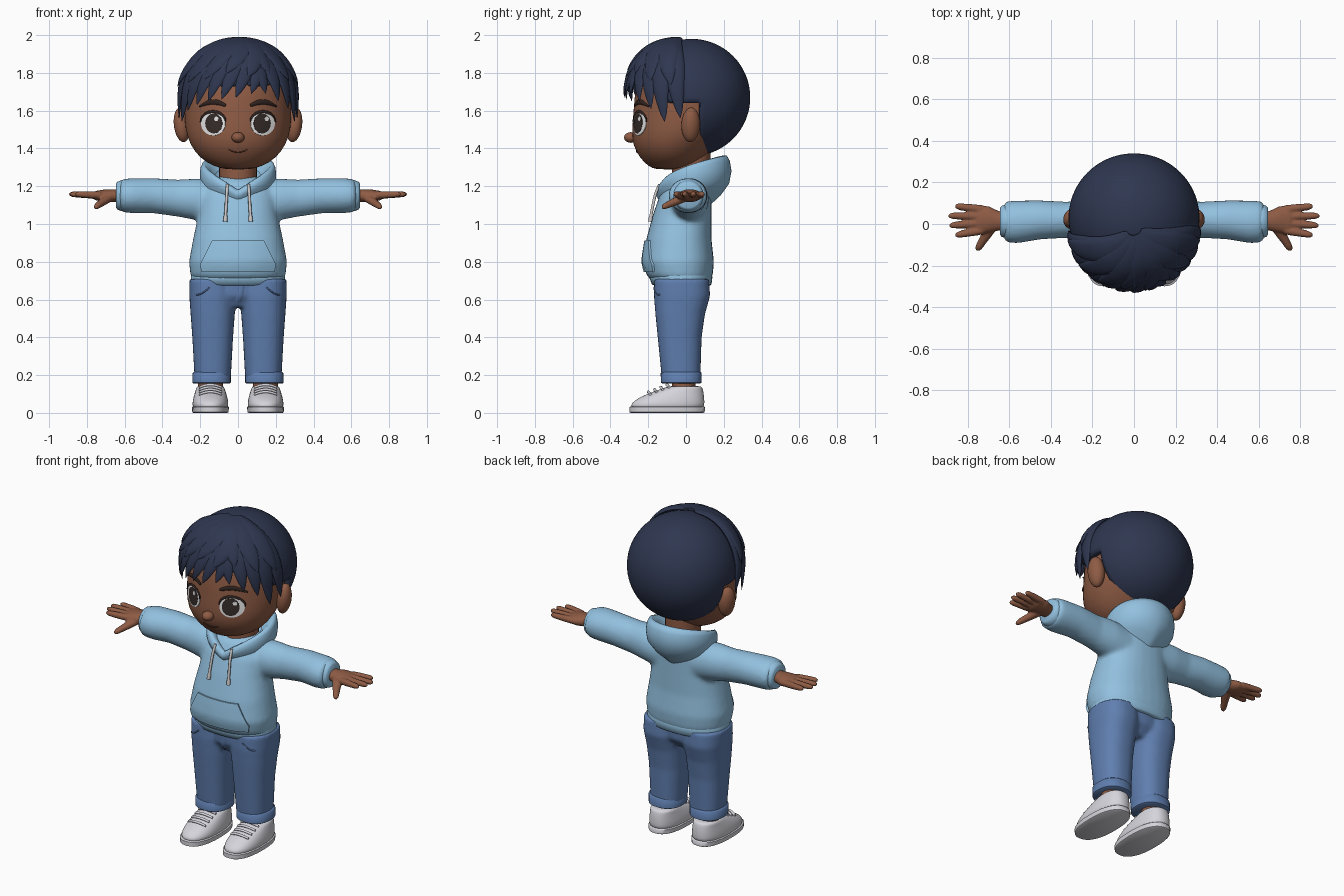
import bpy, bmesh
from math import sin, cos, pi, radians, acos, copysign
from mathutils import Vector as V, Matrix
from mathutils.bvhtree import BVHTree

if "Cube" in bpy.data.objects:
    bpy.data.objects.remove(bpy.data.objects["Cube"])


def material(name, rgb):
    m = bpy.data.materials.new(name)
    m.use_nodes = True
    m.diffuse_color = (*rgb, 1)
    bsdf = m.node_tree.nodes["Principled BSDF"]
    bsdf.inputs["Base Color"].default_value = (*rgb, 1)
    bsdf.inputs["Roughness"].default_value = 0.8
    return m


HAIR = material("navy hair", (0.028, 0.038, 0.08))
SKIN = material("brown skin", (0.27, 0.105, 0.058))
HOODIE = material("light blue cotton", (0.29, 0.53, 0.74))
DENIM = material("blue denim", (0.115, 0.21, 0.43))
SHOE = material("shoe white", (0.66, 0.66, 0.71))
CORD = material("cord grey", (0.58, 0.56, 0.56))
EYE = material("eye white", (0.8, 0.8, 0.8))
IRIS = material("dark iris", (0.035, 0.025, 0.022))
BROW = material("dark brow", (0.03, 0.017, 0.014))
LIP = material("mouth line", (0.09, 0.03, 0.02))


def ring(c, a, b, n=32, p=2.0):
    """Superellipse of points around c with half axes a and b."""
    def pw(v):
        return copysign(abs(v) ** (2 / p), v)
    return [V(c) + V(a) * pw(cos(2 * pi * i / n)) + V(b) * pw(sin(2 * pi * i / n))
            for i in range(n)]


def loft(bm, rings, caps=True):
    rows = [[bm.verts.new(p) for p in r] for r in rings]
    n = len(rows[0])
    for lo, hi in zip(rows, rows[1:]):
        for i in range(n):
            bm.faces.new((lo[i], lo[(i + 1) % n], hi[(i + 1) % n], hi[i]))
    if caps:
        bm.faces.new(rows[0][::-1])
        bm.faces.new(rows[-1])


def strand(bm, pts, ups, ws, ts, n=10):
    """Tapered strand along pts: ws is half width, ts half thickness along ups."""
    rings = []
    for i, p in enumerate(pts):
        tangent = pts[min(i + 1, len(pts) - 1)] - pts[max(i - 1, 0)]
        side = tangent.cross(ups[i]).normalized()
        rings.append(ring(p, side * ws[i], ups[i] * ts[i], n))
    loft(bm, rings)


def ball(bm, c, r, rot=None):
    m = Matrix.Translation(c) @ (rot or Matrix()) @ Matrix.Diagonal((*r, 1))
    bmesh.ops.create_uvsphere(bm, u_segments=28, v_segments=18, radius=1, matrix=m)


def stack(bm, rows, cx=0, p=2.0, n=32):
    """Loft upright rows of (z, half width, front y, back y)."""
    loft(bm, [ring((cx, (f + b) / 2, z), (w, 0, 0), (0, (b - f) / 2, 0), n, p)
              for z, w, f, b in rows])


def make(name, bm, mat, subsurf=0, voxel=0, smooth=6, fix=True):
    if fix:
        bmesh.ops.recalc_face_normals(bm, faces=bm.faces[:])
    me = bpy.data.meshes.new(name)
    bm.to_mesh(me)
    bm.free()
    me.materials.append(mat)
    me.polygons.foreach_set("use_smooth", [True] * len(me.polygons))
    if not subsurf:
        me.set_sharp_from_angle(angle=radians(50))
    ob = bpy.data.objects.new(name, me)
    bpy.context.collection.objects.link(ob)
    if subsurf:
        ob.modifiers.new("Subdivide", 'SUBSURF').levels = subsurf
        ob.modifiers["Subdivide"].render_levels = subsurf
    if voxel:
        r = ob.modifiers.new("Blend", 'REMESH')
        r.mode, r.voxel_size, r.use_smooth_shade = 'VOXEL', voxel, True
        s = ob.modifiers.new("Relax", 'SMOOTH')
        s.factor, s.iterations = 0.5, smooth
    return ob


# Head, nose, ears and neck
bm = bmesh.new()
stack(bm, [(1.288, .06, -.16, -.02), (1.305, .13, -.2, .04), (1.35, .205, -.245, .1),
           (1.42, .255, -.285, .16), (1.5, .282, -.288, .24), (1.6, .285, -.278, .27),
           (1.75, .275, -.27, .27), (1.87, .2, -.19, .2), (1.92, .06, -.06, .06)])
head = make("head", bm, SKIN, subsurf=1)
bm = bmesh.new()
ball(bm, (0, -.292, 1.458), (.034, .036, .028))
make("nose", bm, SKIN)
bm = bmesh.new()
for s in (1, -1):
    tilt = Matrix.Rotation(s * .3, 4, 'Z') @ Matrix.Rotation(s * .12, 4, 'Y')
    ball(bm, (s * .297, .025, 1.525), (.042, .05, .092), tilt)
make("ears", bm, SKIN)
bm = bmesh.new()
stack(bm, [(1.12, .1, -.075, .13), (1.38, .1, -.075, .13)])
make("neck", bm, SKIN)

# Hoodie body with blended sleeves
bm = bmesh.new()
stack(bm, [(.7, .235, -.18, .13), (.73, .252, -.21, .142), (.8, .26, -.228, .148),
           (.92, .238, -.21, .135), (1.05, .21, -.175, .135), (1.15, .205, -.14, .135),
           (1.22, .17, -.1, .12), (1.25, .1, -.06, .1)], p=2.3)
for s in (1, -1):
    loft(bm, [ring((s * x, y, z), (0, ry, 0), (0, 0, rz))
              for x, y, z, ry, rz in
              [(.08, .02, 1.11, .1, .12), (.22, .02, 1.13, .1, .11), (.32, .02, 1.137, .087, .098),
               (.45, .02, 1.15, .094, .093), (.56, .01, 1.15, .103, .093),
               (.61, .01, 1.15, .1, .088), (.625, .013, 1.15, .085, .072)]])
hoodie = make("hoodie_body", bm, HOODIE, voxel=.012, smooth=8)
bm = bmesh.new()
stack(bm, [(.675, .236, -.168, .128), (.68, .246, -.18, .135), (.72, .25, -.196, .14),
           (.735, .245, -.19, .135)], p=2.3, n=48)
make("hoodie_hem", bm, HOODIE)
bm = bmesh.new()
for s in (1, -1):
    loft(bm, [ring((s * x, .013, 1.15), (0, r, 0), (0, 0, r))
              for x, r in [(.6, .08), (.615, .082), (.638, .074), (.645, .064)]])
make("sleeve_cuffs", bm, HOODIE)

# Hood draped around the neck, with a V at the front
rows = [[], [], [], [], []]
for i in range(48):
    a = 2 * pi * i / 48
    b, sx = (1 - cos(a)) / 2, sin(a)
    rim = 1.19 + .19 * b ** .4
    rows[0].append(V((.12 * sx, -.07 + .2 * b, rim - .08)))
    rows[1].append(V((.18 * sx, -.13 + .33 * b, rim)))
    rows[2].append(V((.2 * sx, -.155 + .39 * b, rim - .025)))
    rows[3].append(V((.208 * sx, -.165 + .42 * b, rim - .05 - .12 * b)))
    rows[4].append(V((.17 * sx, -.12 + .24 * b, 1.1 + .06 * abs(sx) - .01 * b)))
bm = bmesh.new()
loft(bm, rows, caps=False)
make("hood", bm, HOODIE, subsurf=1)

# Projection onto finished surfaces
deps = bpy.context.evaluated_depsgraph_get()
deps.update()
head_tree, body_tree = (BVHTree.FromObject(o, deps) for o in (head, hoodie))


def project(tree, x, z, lift):
    hit, normal, _, _ = tree.ray_cast(V((x, -2, z)), V((0, 1, 0)))
    if normal.y > 0:
        normal = -normal
    return hit + normal * lift, normal


def decal(bm, tree, outline, lift):
    """Thin plate that follows the surface, its rim sunk slightly into it."""
    n = len(outline)
    cx, cz = (sum(p[k] for p in outline) / n for k in (0, 1))
    rows = [[project(tree, cx + (x - cx) * k, cz + (z - cz) * k, h)[0] for x, z in outline]
            for k, h in ((1, -.002), (.985, lift), (.7, lift), (.4, lift), (.1, lift))]
    start = len(bm.faces)
    loft(bm, rows, caps=False)
    bm.faces.new([bm.verts[:][-n + i] for i in range(n)])
    bm.normal_update()
    for f in bm.faces[:][start:]:
        if f.normal.y > 0:
            f.normal_flip()


def oval(cx, cz, rx, rz, n=28):
    return [(cx + rx * cos(2 * pi * i / n), cz + rz * sin(2 * pi * i / n)) for i in range(n)]


def surface_line(bm, tree, pts, ws, thick, lift):
    hits = [project(tree, x, z, lift) for x, z in pts]
    strand(bm, [h[0] for h in hits], [h[1] for h in hits], ws, [thick] * len(pts), 8)


# Eyes in layers, then lashes and brows
for part, mat, dx, dz, rx, rz, lift in [
        ("eye_whites", EYE, 0, 0, .064, .062, .004), ("irises", IRIS, -.004, .002, .045, .053, .006),
        ("eye_highlights", EYE, .018, .026, .011, .012, .008)]:
    bm = bmesh.new()
    for s in (1, -1):
        offset = dx if part == "eye_highlights" else s * dx
        decal(bm, head_tree, oval(s * .13 + offset, 1.53 + dz, rx, rz), lift)
    make(part, bm, mat, fix=False)
lashes, brows = bmesh.new(), bmesh.new()
steps = [i / 10 for i in range(11)]
for s in (1, -1):
    arc = [(s * (.13 - .066 * cos(pi * u)), 1.54 + .055 * sin(pi * u)) for u in steps]
    surface_line(lashes, head_tree, arc, [.003 + .005 * sin(pi * u) for u in steps], .004, .005)
    arc = [(s * (.065 + .135 * u), 1.618 + .028 * sin(pi * (.1 + .85 * u))) for u in steps]
    surface_line(brows, head_tree, arc, [.003 + .011 * sin(pi * (.12 + .85 * u)) for u in steps], .006, .004)
make("upper_lashes", lashes, BROW)
make("eyebrows", brows, BROW)
bm = bmesh.new()
surface_line(bm, head_tree, [(-.05 + .1 * u, 1.395 - .016 * sin(pi * u)) for u in steps],
             [.001 + .003 * sin(pi * u) for u in steps], .003, .001)
make("mouth", bm, LIP)

# Hair cap: crown and back, open around face and ears
bm = bmesh.new()
bmesh.ops.create_uvsphere(bm, u_segments=64, v_segments=44, radius=1, matrix=(
    Matrix.Translation((0, .03, 1.67)) @ Matrix.Diagonal((.315, .31, .31, 1)) @ Matrix.Rotation(pi / 2, 4, 'X')))
centres = [(f, f.calc_center_median()) for f in bm.faces]
bmesh.ops.delete(bm, context='FACES', geom=[
    f for f, c in centres if (c.y < .07 and c.z < 1.63) or (c.y < -.12 and c.z < 1.74)])
cap = make("hair_cap", bm, HAIR)
wall = cap.modifiers.new("Thickness", 'SOLIDIFY')
wall.thickness, wall.offset = .035, -1

# Fringe locks sweep out from the crown
bm = bmesh.new()


def lock(azimuth, tip_z, swirl, width, lift):
    end = acos((tip_z - 1.67) / .32)
    pts, ups, ws, ts = [], [], [], []
    for i in range(15):
        u = i / 14
        th, ph = end * (.08 + .92 * u), radians(azimuth + swirl * (1 - u))
        r, grow = sin(min(th, pi / 2)), 1 + lift * (.2 + .8 * u)
        out = V((r * sin(ph), -r * cos(ph), cos(th)))
        pts.append(V((0, -.025, 1.67)) + V((out.x * .302 * grow, out.y * .292 * grow, out.z * .315)))
        ups.append(out.normalized())
        taper = min(1, .3 + 1.5 * u) * (1 - u ** 3) ** .8
        ws.append(width * taper + .001)
        ts.append(.02 * taper + .001)
    strand(bm, pts, ups, ws, ts, 12)


for az, z in [(-88, 1.56), (-72, 1.54), (-58, 1.6), (-44, 1.63), (-30, 1.65), (-16, 1.66), (-2, 1.67),
              (13, 1.69), (28, 1.69), (43, 1.65), (58, 1.61), (73, 1.54), (89, 1.56)]:
    lock(az, z, 32 if az < 20 else -14, .058, .035)
for az, z in [(-80, 1.73), (-56, 1.75), (-34, 1.77), (-12, 1.8), (10, 1.78), (34, 1.8), (58, 1.76), (80, 1.74)]:
    lock(az, z, 38 if az < 20 else -18, .066, .095)
make("hair_locks", bm, HAIR)

# Front pocket and drawstrings
corners = [(-.135, .912), (.135, .912), (.165, .85), (.198, .785), (.19, .748), (-.19, .748), (-.198, .785), (-.165, .85)]
edge = []
for (x0, z0), (x1, z1) in zip(corners, corners[1:] + corners[:1]):
    edge += [(x0 + (x1 - x0) * k / 5, z0 + (z1 - z0) * k / 5) for k in range(5)]
bm = bmesh.new()
decal(bm, body_tree, edge, .011)
make("front_pocket", bm, HOODIE, fix=False)
bm = bmesh.new()
for s in (1, -1):
    pts = [project(body_tree, s * (.052 + .014 * u), 1.195 - .185 * u, .034 - .024 * u)[0] for u in steps]
    strand(bm, pts, [V((0, -1, 0))] * 11, [.008] * 9 + [.011] * 2, [.008] * 9 + [.011] * 2)
make("drawstrings", bm, CORD)

# Jeans, turn-ups and fly
bm = bmesh.new()
for s in (1, -1):
    stack(bm, [(.18, .096, -.128, .076), (.4, .108, -.15, .083), (.52, .117, -.162, .1),
               (.62, .124, -.17, .128), (.71, .124, -.168, .122)], cx=s * .134, p=2.4)
stack(bm, [(.56, .07, -.12, .06), (.62, .15, -.158, .11), (.71, .15, -.165, .115)], p=2.4)
jeans = make("jeans", bm, DENIM, voxel=.011, smooth=6)
bm = bmesh.new()
for s in (1, -1):
    stack(bm, [(.155, .094, -.125, .075), (.16, .102, -.133, .083), (.21, .102, -.134, .083),
               (.217, .094, -.127, .077)], cx=s * .14, p=2.3)
make("jeans_turn_ups", bm, DENIM)
deps.update()
jeans_tree = BVHTree.FromObject(jeans, bpy.context.evaluated_depsgraph_get())
bm = bmesh.new()
surface_line(bm, jeans_tree, [(.018 - .018 * u * u, .68 - .09 * u) for u in steps], [.016] * 11, .005, .002)
for s in (1, -1):
    surface_line(bm, jeans_tree, [(s * (.15 + .07 * u), .665 - .04 * sin(pi * u / 2)) for u in steps], [.004] * 11, .004, .001)
make("jeans_fly_and_pockets", bm, DENIM)

# Hands: palm, four fingers and thumb
bm = bmesh.new()
for s in (1, -1):
    loft(bm, [ring((s * x, y, 1.15), (0, ry, 0), (0, 0, rz), 20) for x, y, ry, rz in
              [(.6, .012, .045, .036), (.65, .015, .047, .034), (.7, .022, .064, .034),
               (.75, .02, .07, .026), (.77, .02, .06, .016)]])
    for i, tip in enumerate((.862, .895, .89, .862)):
        k = 1.5 - i
        ends = V((s * .73, .02 + .034 * k, 1.152)), V((s * tip, .016 + .047 * k, 1.158))
        pts = [ends[0].lerp(ends[1], u) for u in (0, .3, .6, .85, .95, 1)]
        strand(bm, pts, [V((0, 0, 1))] * 6, [.02, .02, .018, .016, .012, .005], [.02, .02, .018, .016, .012, .005])
    ends = V((s * .685, -.01, 1.14)), V((s * .757, -.128, 1.088))
    pts = [ends[0].lerp(ends[1], u) for u in (0, .3, .6, .85, .95, 1)]
    strand(bm, pts, [V((0, 0, 1))] * 6, [.03, .026, .021, .018, .013, .006], [.026, .024, .021, .018, .013, .006])
make("hands", bm, SKIN, voxel=.006, smooth=3)

# Ankles, shoes, soles and laces
ankles, shoes, soles, laces = (bmesh.new() for _ in range(4))
for s in (1, -1):
    cx = s * .146
    stack(ankles, [(.1, .066, -.075, .05), (.19, .066, -.075, .05)], cx=cx)
    stack(soles, [(0, .09, -.293, .092), (.004, .096, -.3, .099), (.03, .098, -.3, .1), (.034, .093, -.295, .096)], cx=cx, p=2.4)
    stack(shoes, [(.015, .09, -.29, .09), (.04, .096, -.296, .098), (.065, .094, -.275, .098), (.09, .088, -.23, .096),
                  (.115, .08, -.17, .092), (.135, .074, -.105, .086), (.143, .066, -.09, .078)], cx=cx, p=2.3)
    for i in range(4):
        y, z = -.2 + .033 * i, .103 + .0125 * i
        pts = [V((cx + .058 * k, y + .012 * k * k, z + .009 - .014 * k * k)) for k in (-1, -.6, -.2, .2, .6, 1)]
        strand(laces, pts, [V((0, 0, 1))] * 6, [.008] * 6, [.007] * 6)
make("ankles", ankles, SKIN)
make("shoe_uppers", shoes, SHOE, subsurf=1)
make("shoe_soles", soles, SHOE)
make("shoe_laces", laces, SHOE)
